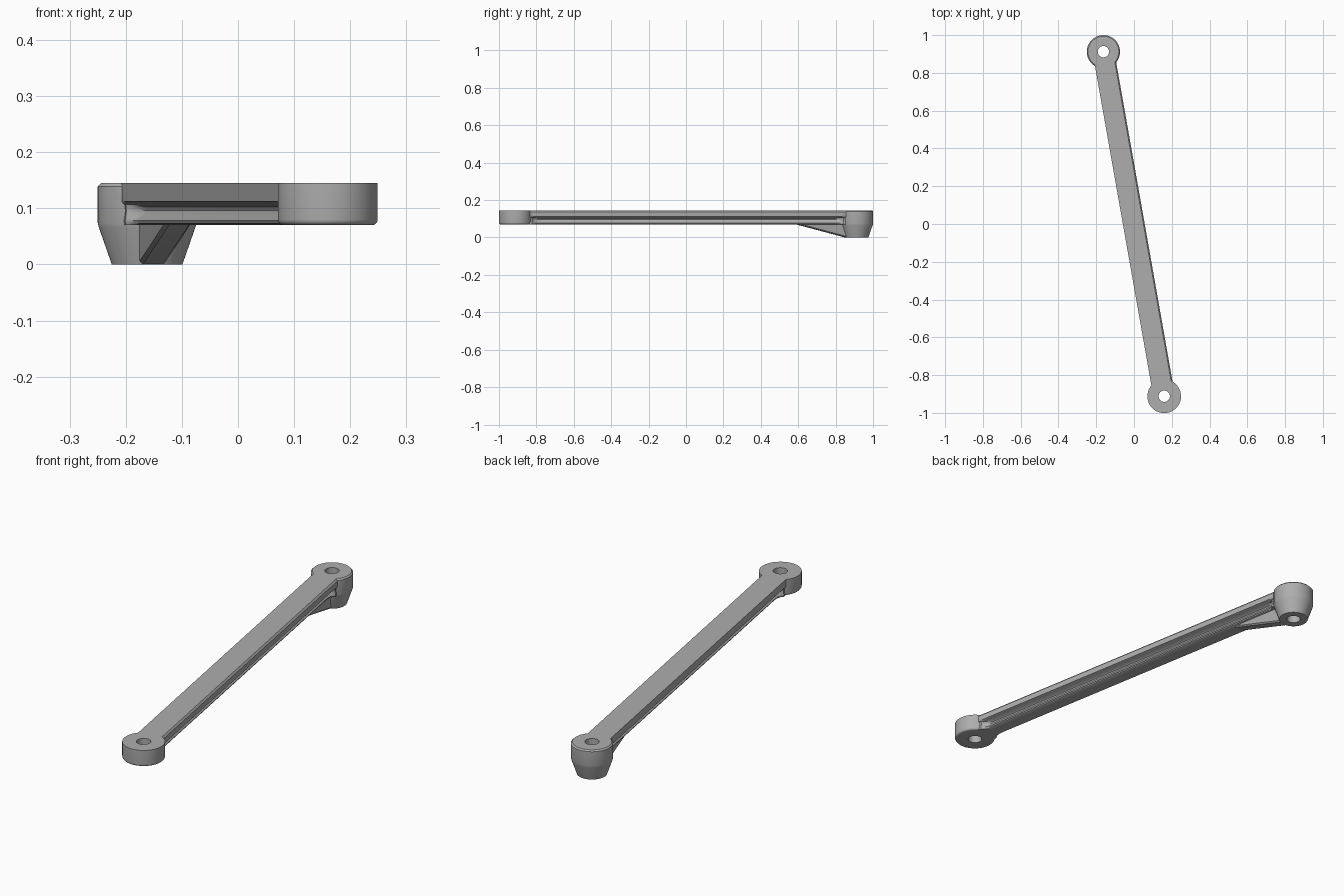
import bpy, bmesh, math
from mathutils import Vector, Matrix

cube = bpy.data.objects.get("Cube")
if cube:
    bpy.data.objects.remove(cube, do_unlink=True)

grey = bpy.data.materials.new("satin grey")
grey.use_nodes = True
colour = (0.42, 0.42, 0.42, 1)
grey.diffuse_color = colour
grey.node_tree.nodes["Principled BSDF"].inputs["Base Color"].default_value = colour

FRONT = Vector((0.16, -0.912, 0))
REAR = Vector((-0.162, 0.912, 0))
TOP, BASE = 0.145, 0.07
HOLE = 0.03
axis = (REAR - FRONT).normalized()
side = Vector((axis.y, -axis.x, 0))       # points towards +x
half_len = (REAR - FRONT).length / 2
centre = (FRONT + REAR) / 2


def finish(name, bm):
    bmesh.ops.recalc_face_normals(bm, faces=bm.faces)
    mesh = bpy.data.meshes.new(name)
    bm.to_mesh(mesh)
    bm.free()
    mesh.materials.append(grey)
    obj = bpy.data.objects.new(name, mesh)
    bpy.context.collection.objects.link(obj)
    bpy.ops.object.select_all(action='DESELECT')
    obj.select_set(True)
    bpy.context.view_layer.objects.active = obj
    bpy.ops.object.shade_smooth_by_angle(angle=math.radians(32))
    return obj


def bridge(bm, rings, closed):
    n = len(rings[0])
    pairs = list(zip(rings, rings[1:] + rings[:1])) if closed else list(zip(rings, rings[1:]))
    for a, b in pairs:
        for i in range(n):
            j = (i + 1) % n
            bm.faces.new((a[i], a[j], b[j], b[i]))


def boss(name, origin, outline, steps=64):
    """Turned ring with a bolt hole; outline is a list of (radius, height)."""
    bm = bmesh.new()
    rings = []
    for k in range(steps):
        turn = Matrix.Rotation(math.tau * k / steps, 3, 'Z')
        rings.append([bm.verts.new(origin + turn @ Vector((r, 0, z))) for r, z in outline])
    bridge(bm, rings, closed=True)
    return finish(name, bm)


def loft(name, sections):
    """Sections are (distance along arm, [(across, height), ...])."""
    bm = bmesh.new()
    rings = [[bm.verts.new(centre + axis * u + side * v + Vector((0, 0, z))) for v, z in pts]
             for u, pts in sections]
    bridge(bm, rings, closed=False)
    bm.faces.new(rings[0])
    bm.faces.new(rings[-1])
    return finish(name, bm)


# Front boss: short cylinder with a rounded lower rim
rim = [(0.079 + 0.01 * math.sin(a), BASE + 0.01 - 0.01 * math.cos(a))
       for a in (math.pi / 2 * i / 5 for i in range(6))]
boss("front_boss", FRONT, [(HOLE, BASE)] + rim + [(0.089, TOP), (HOLE, TOP)])

# Rear boss: cylinder that tapers to a smaller foot
boss("rear_boss", REAR, [(HOLE, 0), (0.063, 0), (0.086, 0.066), (0.088, 0.074),
                         (0.088, TOP - 0.006), (0.082, TOP), (HOLE, TOP)])

# Arm: flanged bar with a rounded groove along each side, fading out at the bosses
WIDE = 0.057


def arm_section(depth):
    groove = [(WIDE, 0.112), (0.05, 0.109), (0.032, 0.107), (0.025, 0.102), (0.023, 0.096),
              (0.026, 0.089), (0.033, 0.083), (0.037, 0.078), (0.035, 0.073), (0.03, BASE)]
    right = [(WIDE - (WIDE - v) * depth, z) for v, z in groove]
    left = [(-v, z) for v, z in reversed(right)]
    return [(0.05, TOP), (WIDE, TOP - 0.008)] + right + left + [(-WIDE, TOP)]


fade = [(0.79, 1), (0.81, 0.93), (0.825, 0.78), (0.837, 0.5), (0.845, 0.15), (0.875, 0.15)]
loft("arm", [(-u, arm_section(d)) for u, d in reversed(fade)]
     + [(u, arm_section(d)) for u, d in fade])


# Gusset: sloping rib below the arm that runs into the tapered foot
def rib(low):
    right = [(0.03, 0.085), (0.024, low + 0.006), (0.018, low)]
    return right + [(-v, z) for v, z in reversed(right)]


loft("gusset", [(0.60, rib(BASE)), (0.866, rib(0)), (0.885, rib(0))])
